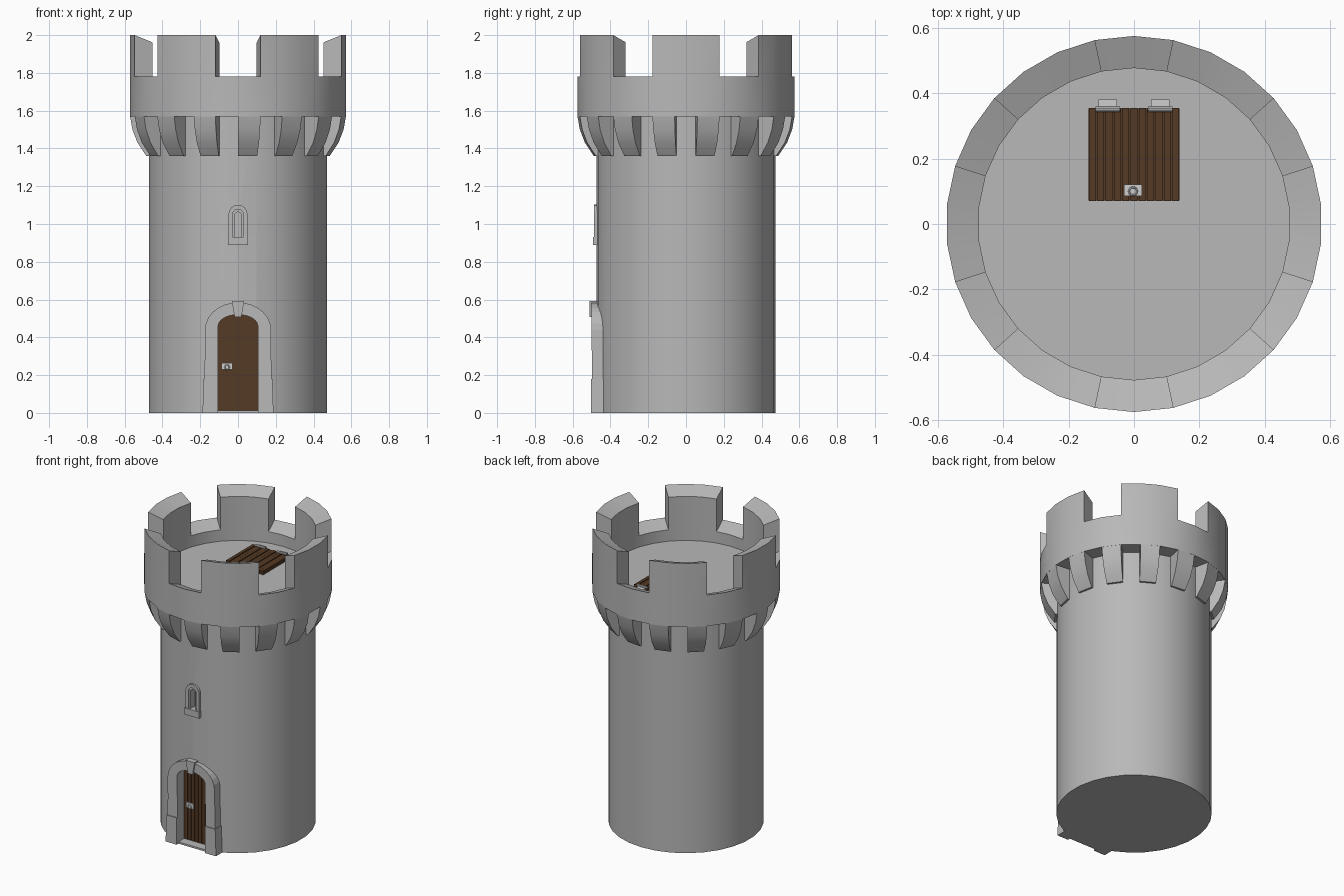
import bpy, bmesh
from math import sin, cos, pi, radians
from mathutils import Matrix

old = bpy.data.objects.get("Cube")
if old:
    bpy.data.objects.remove(old, do_unlink=True)


def material(name, rgb, rough=0.9):
    m = bpy.data.materials.new(name)
    m.use_nodes = True
    m.diffuse_color = (*rgb, 1)
    bsdf = next(n for n in m.node_tree.nodes if n.type == 'BSDF_PRINCIPLED')
    bsdf.inputs["Base Color"].default_value = (*rgb, 1)
    bsdf.inputs["Roughness"].default_value = rough
    return m


STONE = material("grey stone", (0.48, 0.48, 0.48))
WOOD = material("dark brown wood", (0.09, 0.042, 0.018))
IRON = material("pale iron", (0.62, 0.62, 0.62))

SEGMENTS = 30
STEP = 2 * pi / SEGMENTS
OUTER, INNER = 0.575, 0.477


def finish(bm, name, mat):
    bmesh.ops.recalc_face_normals(bm, faces=bm.faces)
    mesh = bpy.data.meshes.new(name)
    bm.to_mesh(mesh)
    bm.free()
    obj = bpy.data.objects.new(name, mesh)
    bpy.context.collection.objects.link(obj)
    mesh.materials.append(mat)
    return obj


def smooth(obj):
    bpy.ops.object.select_all(action='DESELECT')
    obj.select_set(True)
    bpy.context.view_layer.objects.active = obj
    bpy.ops.object.shade_smooth_by_angle()


def ring_point(r, z, i):
    a = pi / 2 + i * STEP
    return (r * cos(a), r * sin(a), z)


def prism(name, pts, y0, y1, mat):
    """Extrude an outline in x, z from y0 to y1."""
    bm = bmesh.new()
    a = [bm.verts.new((x, y0, z)) for x, z in pts]
    b = [bm.verts.new((x, y1, z)) for x, z in pts]
    bm.faces.new(a)
    bm.faces.new(b[::-1])
    for i in range(len(pts)):
        j = (i + 1) % len(pts)
        bm.faces.new((a[i], b[i], b[j], a[j]))
    return finish(bm, name, mat)


def box(name, x, y, z, mat):
    return prism(name, [(x[0], z[0]), (x[1], z[0]), (x[1], z[1]), (x[0], z[1])], y[0], y[1], mat)


def arc(half, spring, rise, start=180, end=0, n=12):
    ts = [radians(start + (end - start) * i / n) for i in range(n + 1)]
    return [(half * cos(t), spring + rise * sin(t)) for t in ts]


def arch(half, base, spring, rise):
    return [(-half, base)] + arc(half, spring, rise) + [(half, base)]


def mirrored(pts, side):
    return [(x * side, z) for x, z in pts]


# Tower shaft, flared crown, roof floor
profile = [(0.475, 0), (0.475, 1.57), (OUTER, 1.57), (OUTER, 1.78), (INNER, 1.742), (INNER, 1.665)]
bm = bmesh.new()
rings = [[bm.verts.new(ring_point(r, z, i)) for i in range(SEGMENTS)] for r, z in profile]
bm.faces.new(rings[0])
bm.faces.new(rings[-1])
merlon_faces = []
for k in range(len(rings) - 1):
    for i in range(SEGMENTS):
        j = (i + 1) % SEGMENTS
        f = bm.faces.new((rings[k][i], rings[k][j], rings[k + 1][j], rings[k + 1][i]))
        if k == 3 and i % 5 in (1, 2, 3):
            merlon_faces.append(f)
bmesh.ops.recalc_face_normals(bm, faces=bm.faces)

# Merlons raised out of the crown rim
out = bmesh.ops.extrude_face_region(bm, geom=merlon_faces)["geom"]
bmesh.ops.translate(bm, vec=(0, 0, 0.22), verts=[v for v in out if isinstance(v, bmesh.types.BMVert)])
left = [f for f in merlon_faces if f.is_valid]
if left:
    bmesh.ops.delete(bm, geom=left, context='FACES_ONLY')
tower = finish(bm, "tower", STONE)

# Door and window openings
cutters = [
    prism("door_cutter", arch(0.106, 0.01, 0.46, 0.06), -0.7, -0.405, STONE),
    prism("window_cutter", arch(0.018, 0.93, 1.045, 0.018), -0.7, -0.43, STONE),
]
bpy.context.view_layer.objects.active = tower
for c in cutters:
    mod = tower.modifiers.new("opening", 'BOOLEAN')
    mod.operation = 'DIFFERENCE'
    mod.solver = 'EXACT'
    mod.object = c
    bpy.ops.object.modifier_apply(modifier=mod.name)
    bpy.data.objects.remove(c, do_unlink=True)
smooth(tower)

# Corbels under the crown
corbel = [(0.46, 1.572), (OUTER, 1.572), (0.562, 1.5), (0.535, 1.43), (0.488, 1.36), (0.46, 1.36)]
bm = bmesh.new()
for i in range(1, SEGMENTS, 2):
    a, b = ([bm.verts.new(ring_point(r, z, i + s)) for r, z in corbel] for s in (0, 1))
    bm.faces.new(a)
    bm.faces.new(b[::-1])
    for k in range(len(corbel)):
        n = (k + 1) % len(corbel)
        bm.faces.new((a[k], b[k], b[n], a[n]))
smooth(finish(bm, "corbels", STONE))

# Stone door surround
for side, label in ((-1, "right"), (1, "left")):
    lower = [(0.105, 0), (0.188, 0), (0.182, 0.18), (0.105, 0.18)]
    upper = [(0.105, 0.18), (0.178, 0.18), (0.175, 0.33), (0.105, 0.33)]
    curve = ([(0.105, 0.33), (0.175, 0.33)] + arc(0.175, 0.44, 0.145, 0, 80, 6)
             + arc(0.105, 0.46, 0.06, 80, 0, 6))
    prism(label + "_lower_jamb", mirrored(lower, side), -0.503, -0.42, STONE)
    prism(label + "_upper_jamb", mirrored(upper, side), -0.497, -0.42, STONE)
    prism(label + "_arch_stone", mirrored(curve, side), -0.5, -0.42, STONE)
prism("keystone", [(-0.018, 0.507), (0.018, 0.507), (0.033, 0.592), (-0.033, 0.592)], -0.51, -0.42, STONE)
box("threshold", (-0.105, 0.105), (-0.485, -0.4), (0, 0.012), STONE)


# Plank door with a lock
def door_top(x):
    return 0.46 + 0.06 * max(0, 1 - (x / 0.106) ** 2) ** 0.5


prism("door_board", arch(0.105, 0.012, 0.46, 0.06), -0.418, -0.4, WOOD)
count = 8
for i in range(count):
    w = 0.21 / count
    x0 = -0.105 + i * w + 0.001
    x1 = x0 + w - 0.002
    prism("door_plank", [(x0, 0.012), (x1, 0.012), (x1, door_top(x1)), (x0, door_top(x0))],
          -0.424, -0.41, WOOD)
box("door_lock", (-0.087, -0.03), (-0.432, -0.42), (0.23, 0.265), IRON)


def ring(name, loc, upright):
    bpy.ops.mesh.primitive_torus_add(major_radius=0.012, minor_radius=0.003, major_segments=16,
                                     minor_segments=6, location=loc,
                                     rotation=(pi / 2 if upright else 0, 0, 0))
    obj = bpy.context.object
    obj.name = name
    obj.data.materials.append(IRON)
    smooth(obj)


ring("door_ring", (-0.058, -0.434, 0.242), True)

# Window surround, inner lining and sill
for name, (h0, s0, r0), (h1, s1, r1), front in (
        ("window_frame", (0.05, 1.05, 0.052), (0.03, 1.047, 0.03), -0.487),
        ("window_lining", (0.03, 1.047, 0.03), (0.018, 1.045, 0.018), -0.479)):
    prism(name, arch(h0, 0.93, s0, r0) + arch(h1, 0.93, s1, r1)[::-1], front, -0.45, STONE)
box("window_sill", (-0.054, 0.054), (-0.492, -0.45), (0.888, 0.932), STONE)

# Roof hatch of narrow planks
box("hatch_board", (-0.139, 0.139), (0.072, 0.353), (1.66, 1.676), WOOD)
count = 11
for i in range(count):
    w = 0.28 / count
    x0 = -0.14 + i * w
    box("hatch_plank", (x0 + 0.002, x0 + w - 0.002), (0.07, 0.355),
        (1.664, 1.69 - 0.003 * (i % 2)), WOOD)

# Hatch hinges and lock
for x in (-0.08, 0.08):
    box("hinge_leaf", (x - 0.028, x + 0.028), (0.35, 0.38), (1.66, 1.687), IRON)
    bm = bmesh.new()
    turn = Matrix.Translation((x, 0.351, 1.69)) @ Matrix.Rotation(pi / 2, 4, 'Y')
    bmesh.ops.create_cone(bm, cap_ends=True, segments=10, radius1=0.008, radius2=0.008,
                          depth=0.074, matrix=turn)
    smooth(finish(bm, "hinge_pin", IRON))
box("hatch_lock", (-0.03, 0.024), (0.086, 0.121), (1.68, 1.696), IRON)
ring("hatch_ring", (-0.003, 0.1, 1.698), False)
